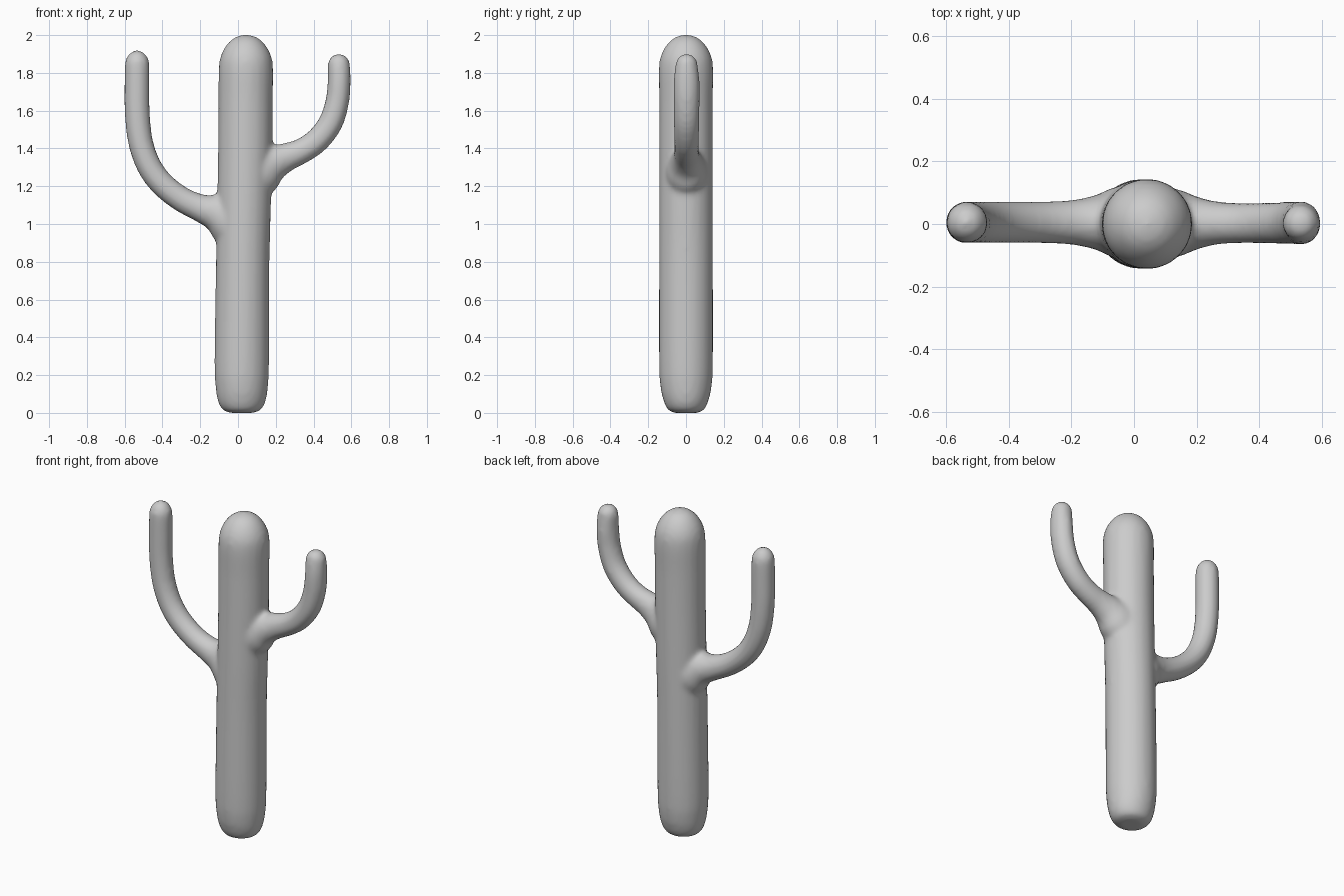
import bpy, bmesh, math
from mathutils import Vector

if "Cube" in bpy.data.objects:
    bpy.data.objects.remove(bpy.data.objects["Cube"])

SIDES = 24


def catmull(points, steps=4):
    """Smoothly interpolate rows of (x, z, in-plane radius, depth radius)."""
    pts = [Vector(p) for p in points]
    out = []
    for i in range(len(pts) - 1):
        p0, p1, p2, p3 = pts[max(i - 1, 0)], pts[i], pts[i + 1], pts[min(i + 2, len(pts) - 1)]
        for s in range(steps):
            t = s / steps
            out.append(0.5 * (2 * p1 + (p2 - p0) * t + (2 * p0 - 5 * p1 + 4 * p2 - p3) * t * t
                              + (3 * p1 - p0 - 3 * p2 + p3) * t ** 3))
    return out + [pts[-1]]


def limb(bm, sections, y=0.0):
    """Sweep a closed elliptical tube along a path in the xz plane."""
    rows = catmull(sections)
    rings = []
    for i, (x, z, r, ry) in enumerate(rows):
        a, b = rows[max(i - 1, 0)], rows[min(i + 1, len(rows) - 1)]
        t = Vector((b[0] - a[0], b[1] - a[1])).normalized()
        ring = []
        for k in range(SIDES):
            ang = 2 * math.pi * k / SIDES
            c, s = r * math.cos(ang), ry * math.sin(ang)
            ring.append(bm.verts.new((x + t.y * c, y + s, z - t.x * c)))
        rings.append(ring)
    for lo, hi in zip(rings, rings[1:]):
        for k in range(SIDES):
            n = (k + 1) % SIDES
            bm.faces.new((lo[k], lo[n], hi[n], hi[k]))
    bm.faces.new(rings[0][::-1])
    bm.faces.new(rings[-1])


def dome(x, z, r, height):
    """Sections of a rounded tip that ends at z."""
    return [(x, z - height * (1 - math.sin(a)), r * math.cos(a), r * math.cos(a))
            for a in (math.radians(d) for d in (0, 25, 50, 70, 86))]


bm = bmesh.new()

# Trunk: tapered foot, long column, domed top
limb(bm, [(0.02, 0.0, 0.06, 0.06), (0.02, 0.015, 0.10, 0.095), (0.02, 0.06, 0.126, 0.118),
          (0.02, 0.14, 0.139, 0.136), (0.02, 0.28, 0.145, 0.143), (0.025, 0.8, 0.142, 0.143),
          (0.032, 1.1, 0.143, 0.143), (0.038, 1.4, 0.144, 0.142), (0.040, 1.65, 0.144, 0.142)]
     + dome(0.042, 2.003, 0.144, 0.18))

# Left arm: flared root curving up to a tall tip
limb(bm, [(0.03, 0.98, 0.14, 0.12), (-0.05, 1.025, 0.135, 0.115), (-0.12, 1.06, 0.098, 0.088),
          (-0.20, 1.085, 0.074, 0.072), (-0.30, 1.132, 0.067, 0.067), (-0.40, 1.21, 0.066, 0.067),
          (-0.47, 1.305, 0.066, 0.067), (-0.515, 1.43, 0.066, 0.067), (-0.533, 1.58, 0.067, 0.067),
          (-0.535, 1.72, 0.067, 0.067)] + dome(-0.534, 1.92, 0.066, 0.08), 0.005)

# Right arm: flared root, shorter and higher
limb(bm, [(0.06, 1.25, 0.14, 0.12), (0.13, 1.29, 0.13, 0.11), (0.19, 1.325, 0.096, 0.088),
          (0.26, 1.355, 0.076, 0.07), (0.34, 1.388, 0.067, 0.065), (0.42, 1.443, 0.066, 0.066),
          (0.49, 1.535, 0.065, 0.068), (0.526, 1.65, 0.063, 0.069), (0.536, 1.76, 0.061, 0.069)]
     + dome(0.534, 1.902, 0.059, 0.06), 0.003)

bmesh.ops.recalc_face_normals(bm, faces=bm.faces)
mesh = bpy.data.meshes.new("cactus")
bm.to_mesh(mesh)
bm.free()
cactus = bpy.data.objects.new("cactus", mesh)
bpy.context.collection.objects.link(cactus)

# Fuse the limbs into one skin and soften the joints
fuse = cactus.modifiers.new("fuse", 'REMESH')
fuse.mode = 'VOXEL'
fuse.voxel_size = 0.014
fuse.use_smooth_shade = True
soften = cactus.modifiers.new("soften", 'SMOOTH')
soften.factor = 0.5
soften.iterations = 8
